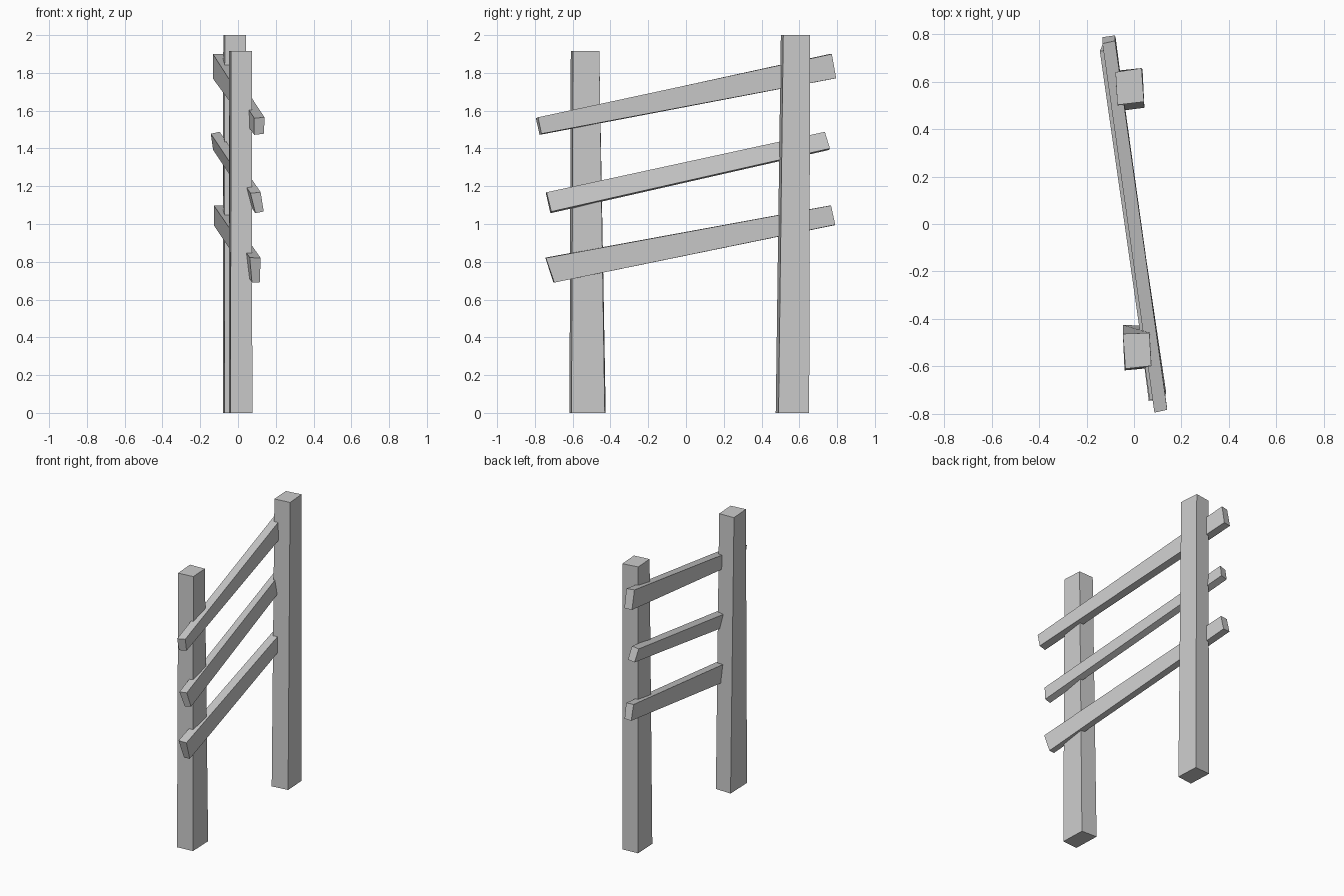
import bpy, bmesh


def beam(name, start, end):
    """Hewn four-sided beam lofted between two end quads."""
    bm = bmesh.new()
    a = [bm.verts.new(p) for p in start]
    b = [bm.verts.new(p) for p in end]
    bm.faces.new(a)
    bm.faces.new(b)
    for i in range(4):
        j = (i + 1) % 4
        bm.faces.new((a[i], a[j], b[j], b[i]))
    bmesh.ops.recalc_face_normals(bm, faces=bm.faces)
    mesh = bpy.data.meshes.new(name)
    bm.to_mesh(mesh)
    bm.free()
    bpy.context.collection.objects.link(bpy.data.objects.new(name, mesh))


def post(name, foot, top, height):
    """Tapered upright from plan outlines of its foot and top."""
    beam(name, [(x, y, 0) for x, y in foot], [(x, y, height) for x, y in top])


# Uprights: corners run back-left, back-right, front-right, front-left
post("front_post",
     [(-.047, -.425), (.07, -.43), (.076, -.606), (-.04, -.617)],
     [(-.047, -.463), (.065, -.459), (.073, -.598), (-.036, -.61)], 1.915)
post("back_post",
     [(-.08, .645), (.036, .652), (.044, .49), (-.072, .475)],
     [(-.078, .64), (.032, .657), (.042, .515), (-.07, .502)], 2.0)

# Sloping rails: corners run top-left, top-right, bottom-right, bottom-left
beam("top_rail",
     [(.086, -.795, 1.56), (.14, -.783, 1.565), (.138, -.765, 1.478), (.086, -.775, 1.472)],
     [(-.133, .76, 1.9), (-.08, .772, 1.9), (-.08, .795, 1.772), (-.133, .787, 1.77)])
beam("middle_rail",
     [(.066, -.742, 1.163), (.12, -.738, 1.168), (.136, -.713, 1.066), (.092, -.718, 1.057)],
     [(-.144, .728, 1.478), (-.097, .735, 1.488), (-.084, .762, 1.4), (-.132, .757, 1.392)])
beam("bottom_rail",
     [(.062, -.745, .822), (.12, -.742, .82), (.115, -.697, .69), (.074, -.702, .69)],
     [(-.128, .762, 1.098), (-.075, .768, 1.098), (-.078, .79, .996), (-.128, .788, .994)])
